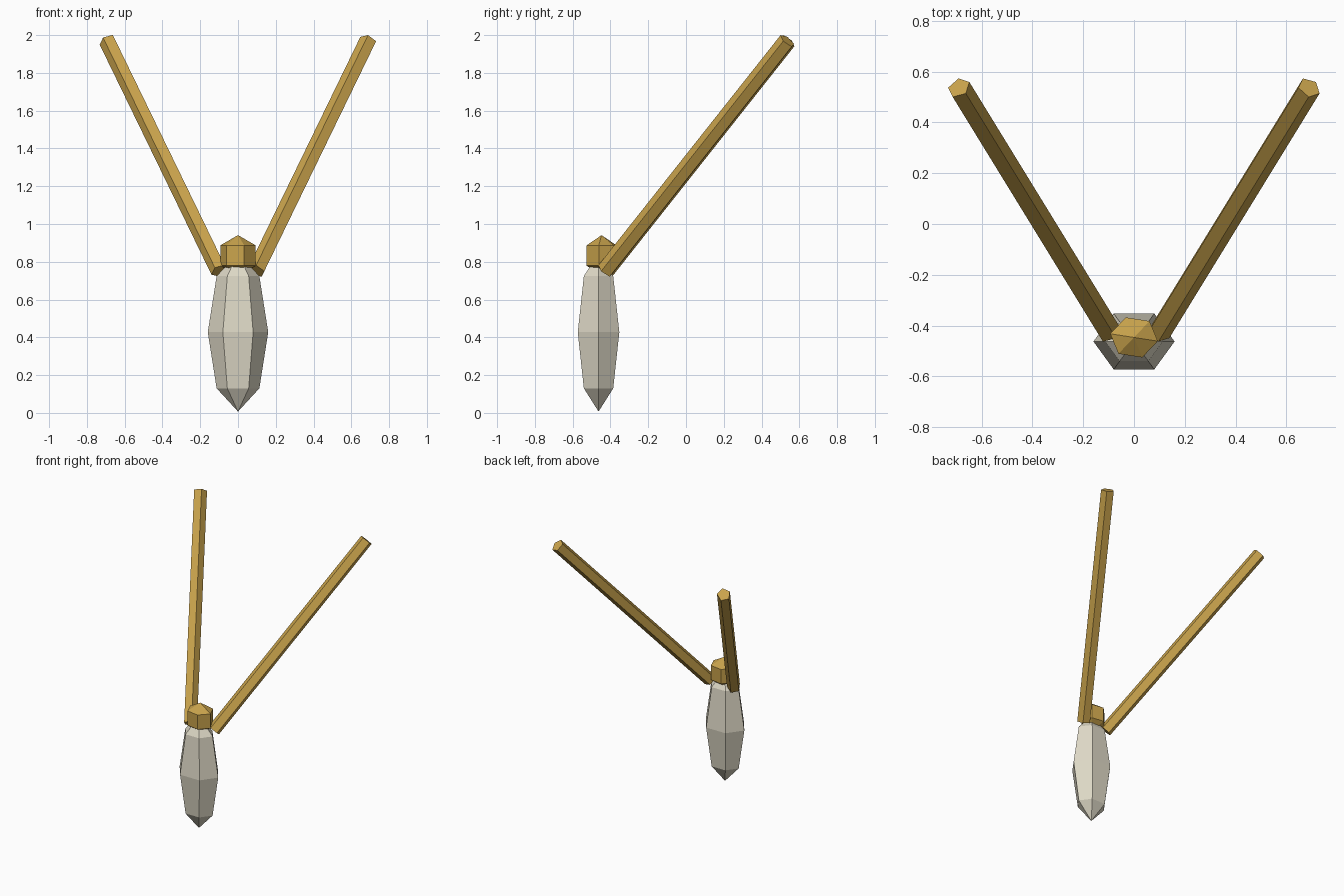
import bpy, bmesh
from math import sin, cos, pi, radians
from mathutils import Vector, Matrix

cube = bpy.data.objects.get("Cube")
if cube:
    bpy.data.objects.remove(cube, do_unlink=True)


def material(name, color):
    m = bpy.data.materials.new(name)
    m.use_nodes = True
    m.diffuse_color = color
    m.node_tree.nodes["Principled BSDF"].inputs["Base Color"].default_value = color
    return m


gold = material("gold", (0.59, 0.37, 0.073, 1))
ivory = material("ivory", (0.73, 0.69, 0.565, 1))


def lathe(name, profile, sides, mat, matrix, phase=0.0):
    """Faceted solid from (radius, height) rings; radius 0 makes a pole."""
    bm = bmesh.new()
    rings = []
    for r, z in profile:
        n = sides if r else 1
        angles = [phase + 2 * pi * i / sides for i in range(n)]
        rings.append([bm.verts.new((r * cos(a), r * sin(a), z)) for a in angles])
    for low, high in zip(rings, rings[1:]):
        for i in range(sides):
            j = (i + 1) % sides
            if len(low) == 1:
                bm.faces.new((low[0], high[j], high[i]))
            elif len(high) == 1:
                bm.faces.new((low[i], low[j], high[0]))
            else:
                bm.faces.new((low[i], low[j], high[j], high[i]))
    for ring in (rings[0], rings[-1]):
        if len(ring) > 1:
            bm.faces.new(ring)
    bmesh.ops.transform(bm, matrix=matrix, verts=bm.verts)
    bmesh.ops.recalc_face_normals(bm, faces=bm.faces)
    mesh = bpy.data.meshes.new(name)
    bm.to_mesh(mesh)
    bm.free()
    mesh.materials.append(mat)
    obj = bpy.data.objects.new(name, mesh)
    bpy.context.collection.objects.link(obj)
    return obj


def sphere_profile(rings):
    inner = [(sin(pi * k / rings), -cos(pi * k / rings)) for k in range(1, rings)]
    return [(0, -1)] + inner + [(0, 1)]


# Long faceted pendant body
lathe("pendant_body", sphere_profile(4), 6, ivory,
      Matrix.Translation((0, -0.463, 0.427)) @ Matrix.Diagonal((0.16, 0.127, 0.42, 1)))

# Small faceted cap over the top of the body
lathe("cap", sphere_profile(3), 6, gold,
      Matrix.Translation((0, -0.447, 0.833)) @ Matrix.Diagonal((0.11, 0.097, 0.108, 1)),
      radians(-10))

# Two five-sided cord rods spreading up and back
for side, label in ((1, "left"), (-1, "right")):
    base = Vector((side * 0.098, -0.427, 0.752))
    tip = Vector((side * 0.69, 0.537, 1.97))
    axis = (tip - base).normalized()
    across = axis.cross(Vector((0, 1, 0))).normalized()
    frame = Matrix((across, axis.cross(across), axis)).transposed().to_4x4()
    lathe(label + "_cord", [(0.047, 0), (0.047, (tip - base).length)], 5, gold,
          Matrix.Translation(base) @ frame)
